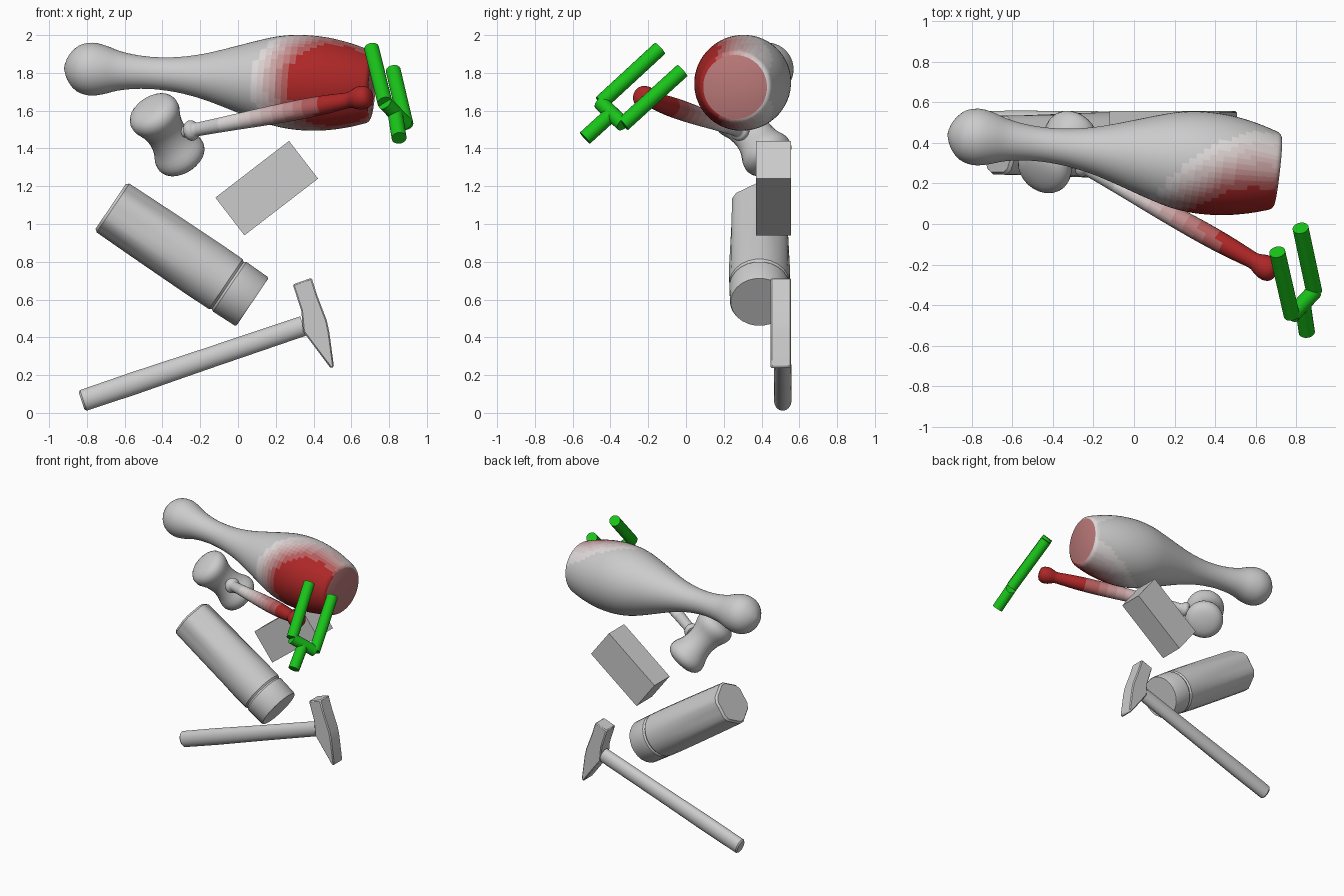
import bpy, bmesh, math
from mathutils import Vector, Matrix

if "Cube" in bpy.data.objects:
    bpy.data.objects.remove(bpy.data.objects["Cube"])


def material(name, rgb):
    m = bpy.data.materials.new(name)
    m.diffuse_color = (*rgb, 1)
    m.use_nodes = True
    m.node_tree.nodes["Principled BSDF"].inputs["Base Color"].default_value = m.diffuse_color
    return m


GREEN = material("green", (0.01, 0.55, 0.01))
GREY, RED = Vector((0.8, 0.8, 0.8)), Vector((0.42, 0.02, 0.02))
HEAT = [material(f"contact_{i}", GREY.lerp(RED, i / 9)) for i in range(10)]


def finish(name, bm):
    bmesh.ops.recalc_face_normals(bm, faces=bm.faces)
    mesh = bpy.data.meshes.new(name)
    bm.to_mesh(mesh)
    bm.free()
    obj = bpy.data.objects.new(name, mesh)
    bpy.context.collection.objects.link(obj)
    return obj


def loft(name, rings):
    """Skin a list of equal-length rings and cap both ends."""
    bm = bmesh.new()
    vs = [[bm.verts.new(p) for p in ring] for ring in rings]
    n = len(vs[0])
    for a, b in zip(vs, vs[1:]):
        for i in range(n):
            j = (i + 1) % n
            bm.faces.new((a[i], a[j], b[j], b[i]))
    bm.faces.new(vs[0][::-1])
    bm.faces.new(vs[-1])
    return finish(name, bm)


def smooth_profile(pts, k=3):
    """Catmull-Rom refinement of a (distance, radius) profile."""
    p = [Vector(q) for q in pts]
    out = []
    for i in range(len(p) - 1):
        p0, p1, p2, p3 = p[max(i - 1, 0)], p[i], p[i + 1], p[min(i + 2, len(p) - 1)]
        for s in range(k):
            t = s / k
            out.append(0.5 * (2 * p1 + (p2 - p0) * t + (2 * p0 - 5 * p1 + 4 * p2 - p3) * t * t
                              + (3 * p1 - p0 - 3 * p2 + p3) * t ** 3))
    return out + [p[-1]]


def turned(name, start, toward, profile, n=24, shape=None, squash=1.0):
    """Lathe a profile along the line start -> toward; shape(t, angle) scales the radius."""
    start = Vector(start)
    u = (Vector(toward) - start).normalized()
    side = u.cross(Vector((0, 1, 0))).normalized()
    depth = side.cross(u)
    rings = []
    for t, r in profile:
        ring = []
        for i in range(n):
            a = math.tau * (i + 0.5) / n
            q = r * (shape(t, a) if shape else 1)
            ring.append(start + u * t + side * q * math.cos(a) + depth * q * squash * math.sin(a))
        rings.append(ring)
    return loft(name, rings)


def heat(obj, weight):
    """Paint contact heat in steps, weight taking a face centre."""
    for m in HEAT:
        obj.data.materials.append(m)
    for f in obj.data.polygons:
        w = min(max(weight(f.center), 0), 1)
        f.material_index = round(9 * w * w * (3 - 2 * w))


# bowling pin lying on its side
pin_profile = [(0, 0.01), (0.02, 0.065), (0.07, 0.12), (0.14, 0.14), (0.21, 0.13), (0.29, 0.105),
               (0.38, 0.09), (0.48, 0.085), (0.6, 0.093), (0.72, 0.115), (0.82, 0.143),
               (0.92, 0.175), (1.02, 0.207), (1.12, 0.235), (1.22, 0.25), (1.32, 0.252),
               (1.42, 0.243), (1.52, 0.223), (1.6, 0.2), (1.63, 0.188), (1.642, 0.17)]
pin = turned("bowling_pin", (-0.919, 0.446, 1.829), (0.71, 0.26, 1.725),
             smooth_profile(pin_profile), 56)
spot = Vector((0.53, 0.0, 1.73))
heat(pin, lambda c: (0.52 - (c - spot).length) / 0.28)

# mallet: waisted head and turned handle
a, b = Vector((-0.46, 0.26, 1.605)), Vector((-0.29, 0.45, 1.34))
axis = (b - a).normalized()
half = [(0, 0.02), (0.008, 0.08), (0.03, 0.122), (0.065, 0.139), (0.105, 0.134), (0.155, 0.114)]
total = (b - a).length + 0.07
head_profile = half + [(total / 2, 0.105)] + [(total - t, r) for t, r in reversed(half)]
turned("mallet_head", a - axis * 0.035, b, smooth_profile(head_profile, 2), 24)
handle_profile = [(0.03, 0.03), (0.115, 0.03), (0.125, 0.045), (0.145, 0.055), (0.165, 0.05),
                  (0.18, 0.038), (0.22, 0.037), (0.4, 0.042), (0.6, 0.049), (0.8, 0.053),
                  (0.95, 0.051), (1.06, 0.045), (1.12, 0.042), (1.15, 0.052), (1.18, 0.061),
                  (1.215, 0.06), (1.24, 0.045), (1.25, 0.02)]
handle = turned("mallet_handle", (-0.375, 0.355, 1.47), (0.66, -0.22, 1.67),
                smooth_profile(handle_profile), 20)
heat(handle, lambda c: (c.x + 0.2) / 0.72)

# plain block
bm = bmesh.new()
bmesh.ops.create_cube(bm, size=1, matrix=Matrix.Translation((0.152, 0.464, 1.19))
                      @ Matrix.Rotation(math.radians(-37.6), 4, 'Y')
                      @ Matrix.Diagonal((0.492, 0.186, 0.252, 1)))
finish("block", bm)


# bottle: faceted toward the closed end, round toward the cap
def facets(t, ang):
    k = min(max((0.62 - t) / 0.45, 0), 1)
    step = math.tau / 6
    off = (ang % step) - step / 2
    flat = 0.89 / math.cos(off)
    return min(1, (1 - k) + k * flat)


bottle_start, bottle_end = (-0.674, 0.389, 1.093), (0.076, 0.389, 0.587)
turned("bottle_body", bottle_start, bottle_end,
       [(0, 0.15), (0.015, 0.163), (0.15, 0.165), (0.3, 0.165), (0.45, 0.164),
        (0.6, 0.163), (0.735, 0.161), (0.75, 0.15)], 24, facets)
turned("bottle_cap", bottle_start, bottle_end,
       [(0.745, 0.15), (0.76, 0.16), (0.895, 0.157), (0.905, 0.152)], 24)

# hammer: oval handle and wedge head
turned("hammer_handle", (-0.828, 0.512, 0.063), (0.38, 0.512, 0.472),
       [(0, 0.048), (0.01, 0.058), (0.3, 0.06), (0.7, 0.056), (1.0, 0.055), (1.24, 0.054)],
       20, squash=0.8)
outline = [(0.29, 0.68), (0.39, 0.715), (0.42, 0.62), (0.47, 0.49), (0.483, 0.43),
           (0.508, 0.245), (0.492, 0.235), (0.345, 0.43), (0.335, 0.54)]
hammer = loft("hammer_head", [[(x, y, z) for x, z in outline] for y in (0.447, 0.557)])
bev = hammer.modifiers.new("soft_edges", 'BEVEL')
bev.width = 0.007
bev.segments = 1

# green two-finger gripper
rods = {"gripper_finger_upper": ((0.778, -0.45, 1.642), (0.707, -0.138, 1.93)),
        "gripper_finger_lower": ((0.889, -0.333, 1.528), (0.822, -0.02, 1.812)),
        "gripper_crossbar": ((0.778, -0.452, 1.642), (0.889, -0.333, 1.528)),
        "gripper_stem": ((0.832, -0.392, 1.585), (0.853, -0.535, 1.455))}
for name, (p, q) in rods.items():
    length = (Vector(q) - Vector(p)).length
    rod = turned(name, p, q, [(0, 0.04), (length, 0.04)], 20)
    rod.data.materials.append(GREEN)

# smooth shading with crisp edges
for obj in bpy.context.collection.objects:
    obj.select_set(True)
    bpy.context.view_layer.objects.active = obj
bpy.ops.object.shade_smooth_by_angle(angle=math.radians(30))
